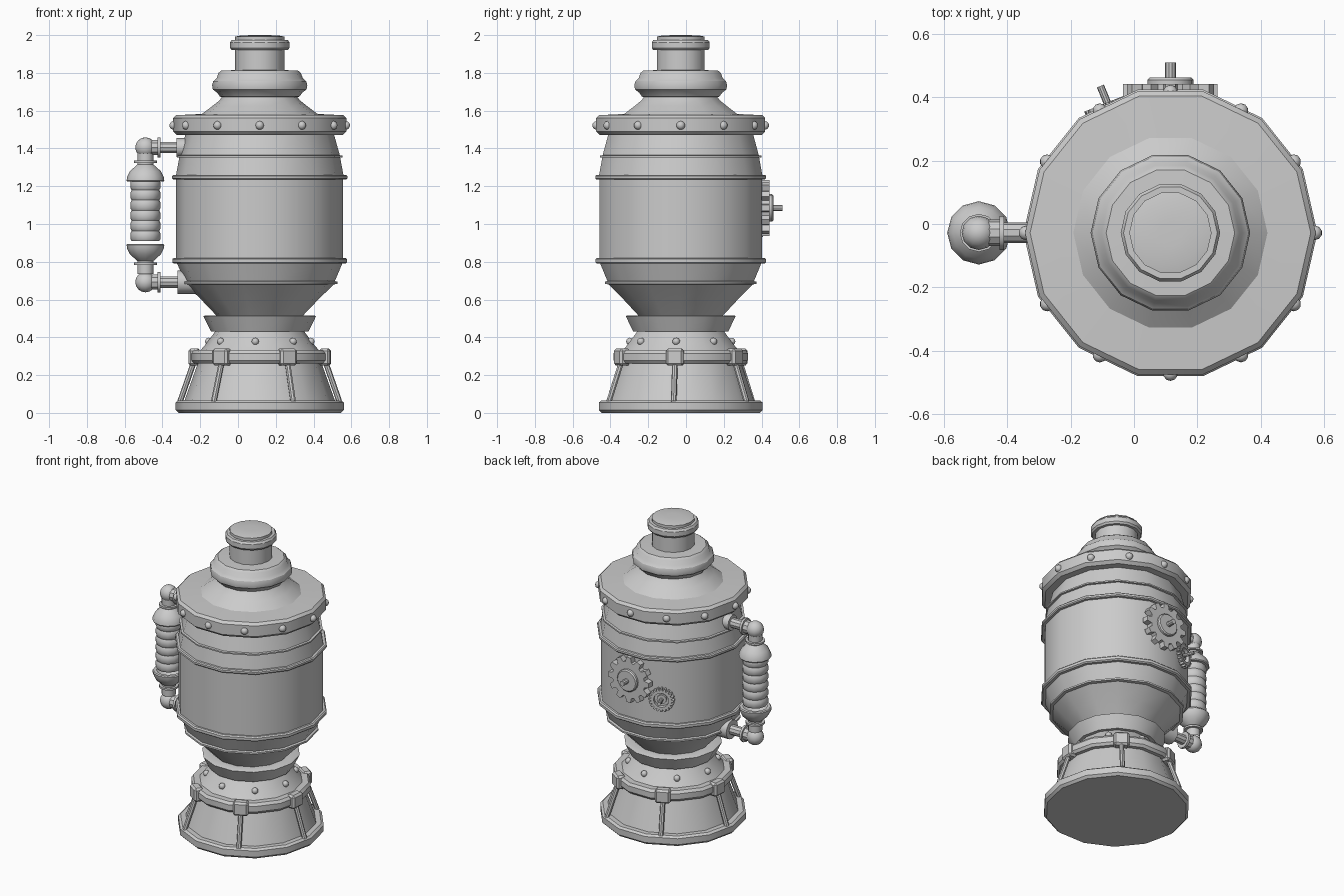
import bpy, bmesh
from math import sin, cos, pi, radians
from mathutils import Vector, Matrix

if "Cube" in bpy.data.objects:
    bpy.data.objects.remove(bpy.data.objects["Cube"])

CX, CY, N = 0.115, -0.028, 14
C = Vector((CX, CY, 0))


def finish(name, bm, matrix=None, angle=32):
    if matrix:
        bm.transform(matrix)
    bmesh.ops.recalc_face_normals(bm, faces=bm.faces)
    me = bpy.data.meshes.new(name)
    bm.to_mesh(me)
    bm.free()
    ob = bpy.data.objects.new(name, me)
    bpy.context.collection.objects.link(ob)
    bpy.ops.object.select_all(action='DESELECT')
    ob.select_set(True)
    bpy.context.view_layer.objects.active = ob
    bpy.ops.object.shade_smooth_by_angle(angle=radians(angle))
    return ob


def frame(origin, axis):
    return Matrix.Translation(origin) @ Vector(axis).to_track_quat('Z', 'Y').to_matrix().to_4x4()


def lathe(name, profile, n=N, matrix=None, bottom=False, top=False, angle=32):
    """Revolve (radius, height) points around z, n sides."""
    bm = bmesh.new()
    rings = [[bm.verts.new((r * cos(2 * pi * i / n), r * sin(2 * pi * i / n), z))
              for i in range(n)] for r, z in profile]
    for a, b in zip(rings, rings[1:]):
        for i in range(n):
            j = (i + 1) % n
            bm.faces.new((a[i], a[j], b[j], b[i]))
    if bottom:
        bm.faces.new(rings[0][::-1])
    if top:
        bm.faces.new(rings[-1])
    return finish(name, bm, matrix or Matrix.Translation(C), angle)


def rod(name, p, q, r, n=10):
    p, q = Vector(p), Vector(q)
    return lathe(name, [(r, 0), (r, (q - p).length)], n, frame(p, q - p), True, True)


def ball(name, loc, r, u=10, v=8):
    bm = bmesh.new()
    bmesh.ops.create_uvsphere(bm, u_segments=u, v_segments=v, radius=r)
    return finish(name, bm, Matrix.Translation(loc), 60)


def on_side(r, deg, z):
    """Point on the side of the 14-gon at a given angle."""
    a, step = radians(deg), 2 * pi / N
    rr = r * cos(step / 2) / cos((a % step) - step / 2)
    return C + Vector((rr * cos(a), rr * sin(a), z))


def gear(name, teeth, r_out, r_in, depth, matrix, hole=0.0):
    bm = bmesh.new()
    pts = []
    for t in range(teeth):
        for f, r in ((-.36, r_in), (-.2, r_out), (.2, r_out), (.36, r_in)):
            a = 2 * pi * (t + f) / teeth
            pts.append((r, a))
    rows = [[bm.verts.new((r * cos(a), r * sin(a), z)) for r, a in pts] for z in (0, depth)]
    if hole:
        rows = rows + [[bm.verts.new((hole * cos(a), hole * sin(a), z)) for r, a in pts]
                       for z in (depth, 0)]
    pairs = list(zip(rows, rows[1:])) + ([(rows[-1], rows[0])] if hole else [])
    for a, b in pairs:
        for i in range(len(pts)):
            j = (i + 1) % len(pts)
            bm.faces.new((a[i], a[j], b[j], b[i]))
    if not hole:
        for row in rows:
            bm.faces.new(row)
    return finish(name, bm, matrix, 30)


# Foot plate, flared skirt and its ring
lathe("foot_plate", [(.43, 0), (.445, .015), (.445, .055), (.43, .066), (.39, .066)], bottom=True)
lathe("skirt", [(.40, .06), (.325, .27)])
lathe("skirt_ring", [(.32, .262), (.352, .262), (.365, .278), (.365, .315), (.352, .332), (.31, .332)])
lathe("skirt_shoulder", [(.315, .33), (.285, .365), (.235, .432)])

# Struts with clamps, slightly turned about the axis
for k in range(6):
    deg = -5 + 60 * k
    rod("strut", on_side(.43, deg, .06), on_side(.352, deg, .28), .015, 8)
    bm = bmesh.new()
    bmesh.ops.create_cube(bm, size=1)
    bmesh.ops.scale(bm, vec=(.06, .095, .09), verts=bm.verts)
    bmesh.ops.bevel(bm, geom=bm.edges[:], offset=.012, segments=1, affect='EDGES')
    finish("clamp", bm, Matrix.Translation(on_side(.352, deg, .295)) @ Matrix.Rotation(radians(deg), 4, 'Z'))
for k in range(8):
    ball("shoulder_rivet", on_side(.276, -5 + 45 * k, .378), .02)

# Neck collar
lathe("neck_collar", [(.23, .43), (.258, .43), (.298, .512), (.29, .516), (.225, .516)])

# Vessel with raised bands
lathe("vessel", [(.228, .514), (.31, .60), (.392, .68), (.412, .683), (.412, .694), (.398, .698),
                 (.437, .79), (.455, .79), (.463, .797), (.463, .814), (.455, .821), (.442, .821),
                 (.442, 1.236), (.458, 1.236), (.464, 1.242), (.464, 1.254), (.458, 1.26), (.443, 1.26),
                 (.426, 1.351), (.438, 1.353), (.438, 1.362), (.424, 1.364), (.393, 1.475)])

# Riveted rim
lathe("rim", [(.38, 1.472), (.44, 1.472), (.459, 1.49), (.459, 1.56), (.443, 1.576), (.30, 1.583)])
for k in range(12):
    ball("rim_rivet", on_side(.456, 30 * k, 1.522), .023)

# Lid, bulge, chimney and cap
lathe("lid", [(.31, 1.58), (.25, 1.625), (.212, 1.655), (.195, 1.68)])
lathe("lid_bulge", [(.19, 1.672), (.21, 1.674), (.225, 1.695), (.248, 1.712), (.252, 1.735),
                    (.246, 1.756), (.228, 1.772), (.218, 1.80), (.203, 1.812), (.125, 1.815)])
lathe("chimney", [(.13, 1.81), (.13, 1.925)])
lathe("chimney_ring", [(.125, 1.92), (.148, 1.92), (.157, 1.932), (.157, 1.962), (.148, 1.975), (.125, 1.975)])
lathe("chimney_cap", [(.13, 1.97), (.13, 1.992), (.10, 1.998), (.04, 2.0)], top=True)

# Side cylinder with bellows
PX = -.49
PM = Matrix.Translation((PX, CY, 0))
bellows = []
for k in range(6):
    z = .91 + k * .054
    bellows += [(.073, z), (.08, z + .012), (.08, z + .04)]
lathe("bellows", bellows + [(.073, 1.234)], 12, PM, angle=40)
dome = [(.075, 0), (.095, 0), (.1, .006), (.097, .025), (.082, .055), (.055, .08), (.043, .09),
        (.043, .1), (.06, .1), (.06, .112), (.043, .112), (.043, .16)]
for s, z0, zp, r, x0, x1 in ((1, 1.224, 1.405, .05, -.325, -.24), (-1, .895, .692, .062, -.32, -.16)):
    lathe("cylinder_dome", [(a, z0 + s * b) for a, b in dome], 12, PM)
    ball("elbow", (PX, CY, zp), .054, 12, 8)
    rod("pipe", (PX, CY, zp), (x0 + .05, CY, zp), .032)
    rod("pipe_collar", (PX + .03, CY, zp), (PX + .065, CY, zp), .042)
    rod("pipe_flange", (PX + .065, CY, zp), (PX + .08, CY, zp), .054, 12)
    rod("pipe_socket", (x0, CY, zp), (x1, CY, zp), r, 12)

# Large gear on the back
gy = .4
gear("large_gear", 12, .15, .118, .042, frame((CX, gy, 1.085), (0, 1, 0)))
lathe("gear_hub", [(.073, .03), (.073, .055), (.066, .062)], 16, frame((CX, gy, 1.085), (0, 1, 0)), top=True)
rod("gear_shaft", (CX, gy + .05, 1.085), (CX, .51, 1.085), .017)

# Small gear beside it
axis = Vector((cos(radians(112)), sin(radians(112)), 0))
p = C + Vector((-.188, .382, .98))
gear("small_gear", 20, .078, .064, .032, frame(p, axis), hole=.046)
lathe("small_gear_hub", [(.03, 0), (.03, .02)], 12, frame(p, axis), top=True)
rod("small_gear_shaft", p, p + axis * .088, .012)
